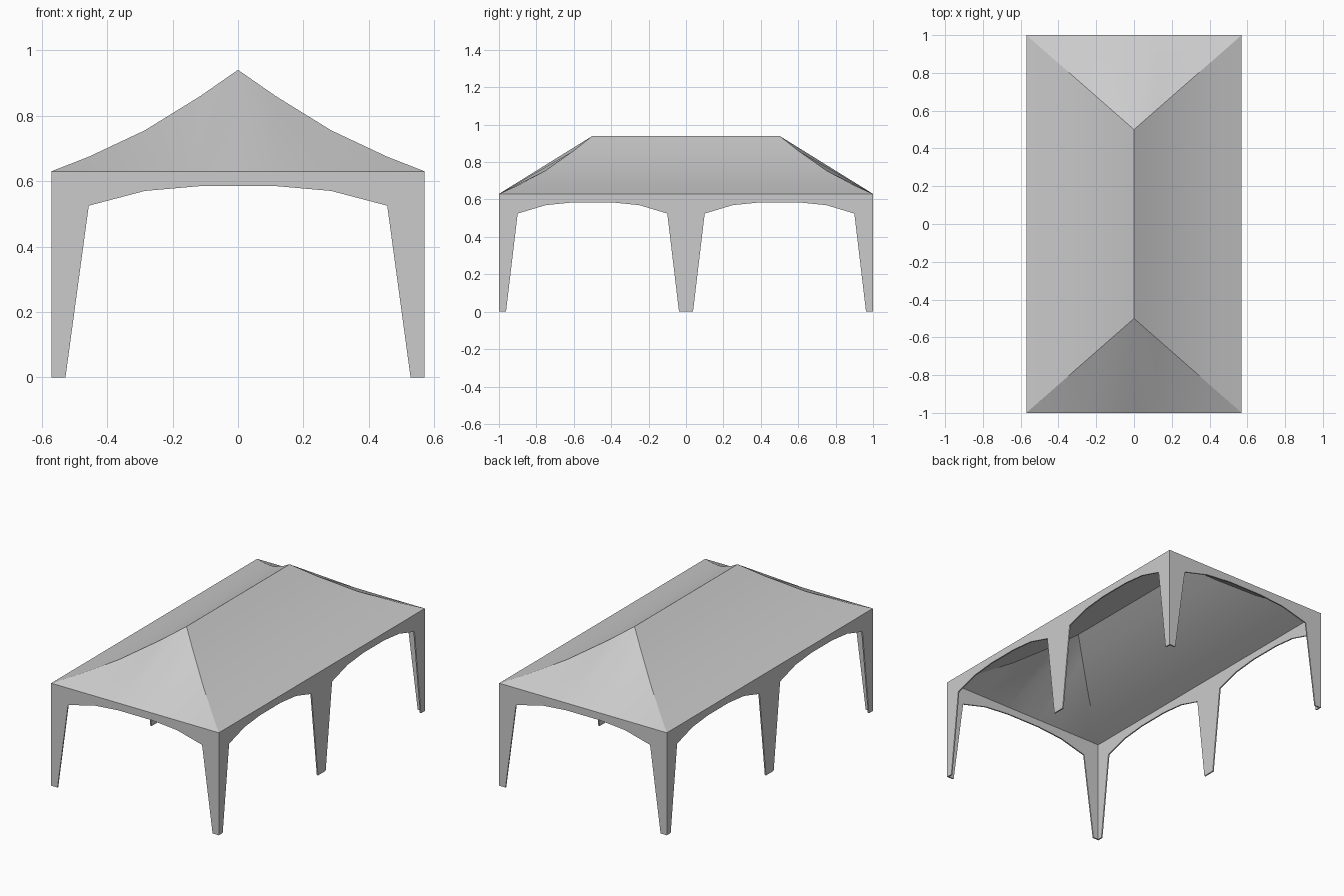
import bpy, bmesh, math
from mathutils import Vector

cube = bpy.data.objects.get("Cube")
if cube:
    bpy.data.objects.remove(cube)

HX, HY, EAVE = 0.57, 1.0, 0.63
THICK = 0.008

fabric = bpy.data.materials.new("grey_fabric")
fabric.use_nodes = True
GREY = (0.6, 0.6, 0.6, 1)
fabric.diffuse_color = GREY
fabric.node_tree.nodes["Principled BSDF"].inputs["Base Color"].default_value = GREY


def finish(name, bm):
    bmesh.ops.remove_doubles(bm, verts=bm.verts, dist=0.0005)
    bmesh.ops.recalc_face_normals(bm, faces=bm.faces)
    mesh = bpy.data.meshes.new(name)
    bm.to_mesh(mesh)
    bm.free()
    mesh.materials.append(fabric)
    obj = bpy.data.objects.new(name, mesh)
    bpy.context.collection.objects.link(obj)
    return obj


def add_face(bm, points):
    return bm.faces.new([bm.verts.new(p) for p in points])


# Roof: sagging hip curve from eave corner to ridge end (x, z); straight in plan
hip = [(HX, EAVE), (0.455, 0.675), (0.285, 0.755), (0.115, 0.86), (0, 0.94)]
hip = [(x, 0.5 + 0.5 * x / HX, z) for x, z in hip]
bm = bmesh.new()
for sx in (-1, 1):
    for (x0, y0, z0), (x1, y1, z1) in zip(hip, hip[1:]):
        # long slope strip
        add_face(bm, [(sx * x0, -y0, z0), (sx * x0, y0, z0),
                      (sx * x1, y1, z1), (sx * x1, -y1, z1)])
        # upright end strips, meeting the hip curve
        for sy in (-1, 1):
            low0, low1 = (sx * x0, sy * HY, EAVE), (sx * x1, sy * HY, EAVE)
            top0, top1 = (sx * x0, sy * y0, z0), (sx * x1, sy * y1, z1)
            if x0 == HX:
                add_face(bm, [low0, low1, top1])
            elif x1 == 0:
                add_face(bm, [low0, top1, top0])
                add_face(bm, [low0, low1, top1])
            else:
                add_face(bm, [low0, low1, top1, top0])
roof = finish("canopy_roof", bm)

bpy.ops.object.select_all(action='DESELECT')
roof.select_set(True)
bpy.context.view_layer.objects.active = roof
bpy.ops.object.shade_smooth_by_angle(angle=math.radians(30))


# Arched walls: half opening widths as (share of half bay, height)
ARCH = [(0.933, 0), (0.8, 0.525), (0.5, 0.57), (0.2, 0.585)]


def wall(name, half, offset, bays, angle):
    """Arched valance with legs, facing outward at the given angle."""
    bay = half / bays
    outline = [(half, 0), (half, EAVE), (-half, EAVE), (-half, 0)]
    for i in range(bays):
        mid = -half + bay * (2 * i + 1)
        outline += [(mid - s * bay * (0.925 / 0.933 if z == 0 else 1), z) for s, z in ARCH]
        outline += [(mid + s * bay * (0.925 / 0.933 if z == 0 else 1), z) for s, z in reversed(ARCH)]
    bm = bmesh.new()
    face = add_face(bm, [(u, -offset, z) for u, z in outline])
    extruded = bmesh.ops.extrude_face_region(bm, geom=[face], use_keep_orig=True)
    moved = [g for g in extruded["geom"] if isinstance(g, bmesh.types.BMVert)]
    bmesh.ops.translate(bm, verts=moved, vec=Vector((0, THICK, 0)))
    obj = finish(name, bm)
    obj.rotation_euler.z = angle


wall("front_arch_wall", HX, HY, 1, 0)
wall("left_arch_wall", HY, HX, 2, math.pi / 2)
wall("back_arch_wall", HX, HY, 1, math.pi)
wall("right_arch_wall", HY, HX, 2, -math.pi / 2)
